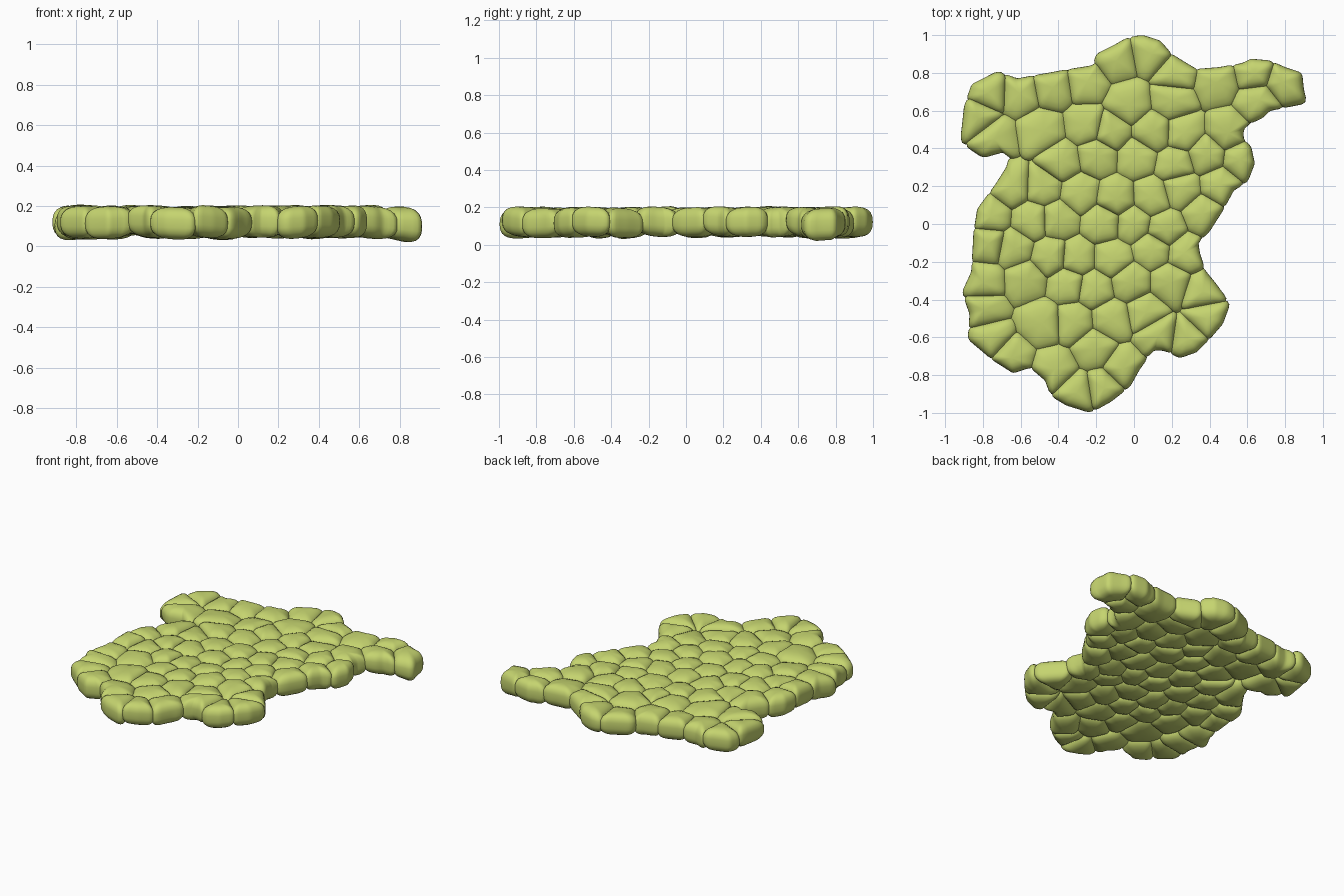
import bpy, bmesh, random
from math import sin, cos, pi
from mathutils import Vector as V

if "Cube" in bpy.data.objects:
    bpy.data.objects.remove(bpy.data.objects["Cube"])

random.seed(7)

# Plan outline of the whole slab, clockwise from the top point
OUT = [(.05, 1), (.14, .97), (.20, .90), (.33, .82), (.45, .83), (.57, .85), (.62, .875), (.72, .865),
       (.80, .83), (.89, .80), (.90, .70), (.92, .64), (.82, .62), (.72, .60), (.68, .56), (.61, .53),
       (.58, .50), (.58, .45), (.62, .41), (.64, .32), (.60, .22), (.53, .18), (.47, .07), (.40, -.04),
       (.34, -.10), (.35, -.16), (.38, -.25), (.43, -.31), (.51, -.42), (.47, -.53), (.40, -.61),
       (.33, -.68), (.24, -.71), (.16, -.67), (.10, -.67), (.03, -.77), (-.02, -.86), (-.12, -.94),
       (-.23, -1), (-.36, -.96), (-.44, -.91), (-.47, -.83), (-.55, -.76), (-.64, -.79), (-.75, -.72),
       (-.88, -.61), (-.87, -.48), (-.91, -.36), (-.86, -.25), (-.85, -.05), (-.83, .08), (-.74, .20),
       (-.67, .31), (-.69, .38), (-.80, .35), (-.92, .43), (-.90, .62), (-.86, .74), (-.72, .81),
       (-.62, .77), (-.40, .81), (-.22, .84), (-.20, .90), (-.10, .95), (-.03, .99)]
OUT = [V(p) for p in OUT]
EDGES = list(zip(OUT, OUT[1:] + OUT[:1]))


def cross(a, b):
    return a.x * b.y - a.y * b.x


def inside(p):
    hit = False
    for a, b in EDGES:
        if (a.y > p.y) != (b.y > p.y) and p.x < a.x + (p.y - a.y) * (b.x - a.x) / (b.y - a.y):
            hit = not hit
    return hit


def edge_dist(p):
    best = 9
    for a, b in EDGES:
        d = b - a
        t = max(0, min(1, (p - a).dot(d) / d.dot(d)))
        best = min(best, (a + d * t - p).length)
    return best


# Rim stone centres: walk along the outline, set inward
rim, run = [], 0.1
for a, b in EDGES:
    d = (b - a).normalized()
    for k in range(int((b - a).length / .01)):
        run += .01
        p = a + d * (k * .01) + V((d.y, -d.x)) * .08
        if run > .18 and inside(p) and edge_dist(p) > .055 and all((p - q).length > .14 for q in rim):
            rim.append(p)
            run = 0

# Field stone centres: jittered staggered grid inside the rim
field = []
for j in range(-7, 8):
    for i in range(-7, 8):
        p = V(((i + .5 * (j % 2)) * .19, j * .165)) + V((random.uniform(-.035, .035), random.uniform(-.035, .035)))
        if inside(p) and edge_dist(p) > .13 and all((p - q).length > .13 for q in rim):
            field.append(p)
seeds = rim + field

mat = bpy.data.materials.new("moss_green")
mat.diffuse_color = (.56, .66, .16, 1)
mat.use_nodes = True
mat.node_tree.nodes["Principled BSDF"].inputs["Base Color"].default_value = mat.diffuse_color
N = 44


def reach(c, u):
    """Distance from a centre to its neighbours' dividing lines or the outline."""
    r = .24
    for q in seeds:
        w = q - c
        k = w.dot(u)
        if k > 1e-6:
            r = min(r, w.dot(w) / (2 * k) * 1.0)
    r *= 1.1
    for a, b in EDGES:
        d = b - a
        den = cross(u, d)
        if abs(den) > 1e-9:
            t, s = cross(a - c, d) / den, cross(a - c, u) / den
            if t > 0 and -1e-6 <= s <= 1 + 1e-6:
                r = min(r, t)
    return r


def stone(name, c, zc, h):
    """Pillow-shaped stone filling its cell, slightly tilted."""
    dirs = [V((cos(2 * pi * i / N), sin(2 * pi * i / N))) for i in range(N)]
    raw = [reach(c, u) for u in dirs]
    rad = [min(raw[i] * 1.02, (raw[i - 1] + 2 * raw[i] + raw[(i + 1) % N]) / 4) for i in range(N)]
    tilt = V((random.uniform(-.09, .09), random.uniform(-.09, .09)))
    zc += random.uniform(-.006, .006)
    bm = bmesh.new()

    def vert(p, side):
        z = zc + side * h + tilt.dot(p - c)
        if p.x > .76:                       # drooping arm tip
            z -= .25 * (p.x - .76) * (1 - side) / 2
        return bm.verts.new((p.x, p.y, z))

    prof = [(r, s * (1 - r ** 2.7) ** (1 / 2.7)) for s, rs in
            ((1, (.3, .55, .75, .88, .96, .99)), (0, (1,)), (-1, (.99, .96, .88, .75, .55, .3))) for r in rs]
    rings = [[vert(c + u * r * f, s) for u, r in zip(dirs, rad)] for f, s in prof]
    top, bot = vert(c, 1), vert(c, -1)
    for i in range(N):
        j = (i + 1) % N
        bm.faces.new((top, rings[0][i], rings[0][j]))
        bm.faces.new((bot, rings[-1][j], rings[-1][i]))
        for p, q in zip(rings, rings[1:]):
            bm.faces.new((p[i], q[i], q[j], p[j]))
    for f in bm.faces:
        f.smooth = True
    me = bpy.data.meshes.new(name)
    bm.to_mesh(me)
    bm.free()
    me.materials.append(mat)
    bpy.context.collection.objects.link(bpy.data.objects.new(name, me))


# Fat stones around the edge, thinner stones across the middle
for c in rim:
    stone("rim_stone", c, .12, .08)
for c in field:
    stone("field_stone", c, .128, .068)
